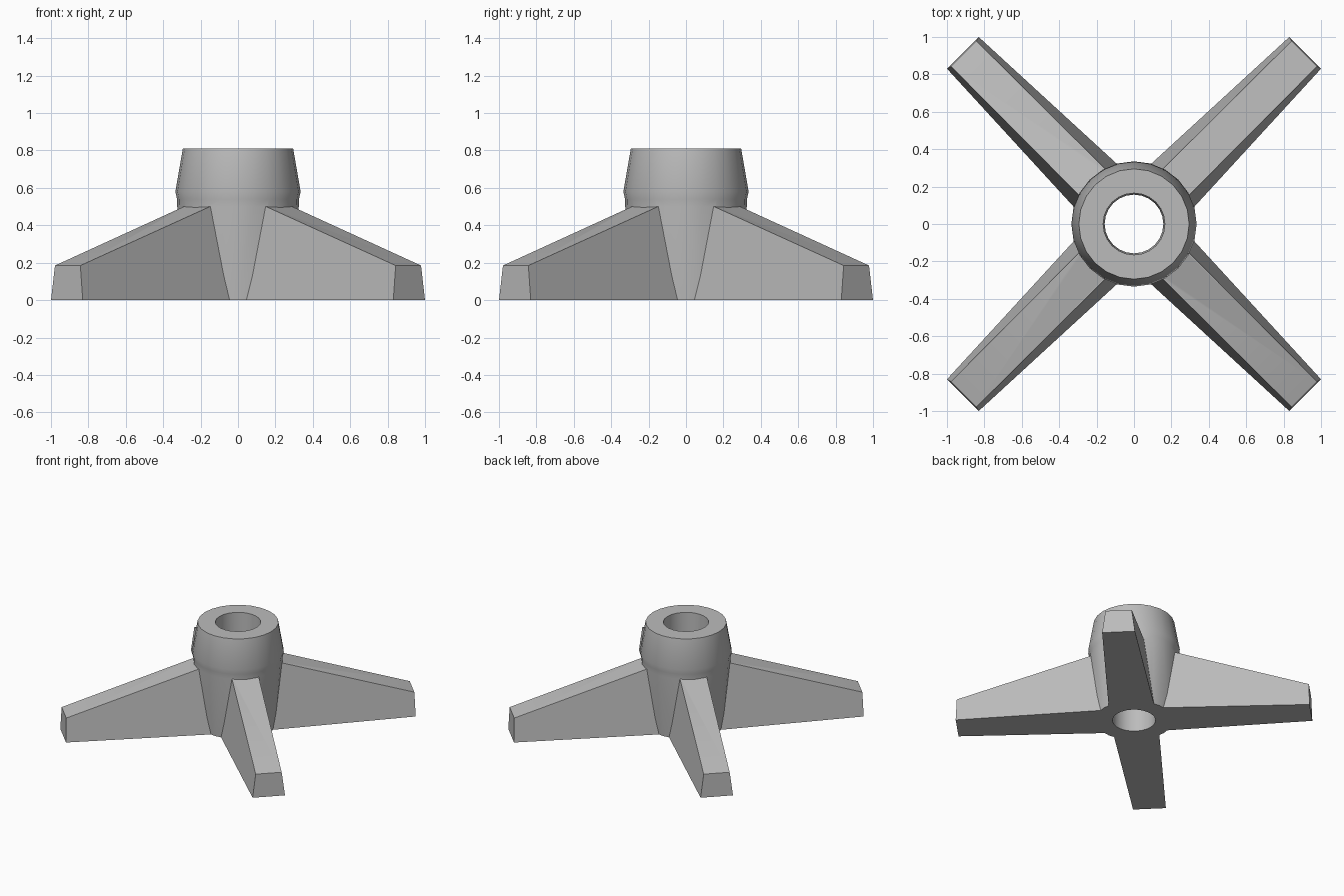
import bpy, bmesh, math
from mathutils import Matrix

cube = bpy.data.objects.get("Cube")
if cube:
    bpy.data.objects.remove(cube, do_unlink=True)

grey = bpy.data.materials.new("plain_grey")
grey.use_nodes = True
colour = (0.5, 0.5, 0.5, 1)
grey.diffuse_color = colour
grey.node_tree.nodes["Principled BSDF"].inputs["Base Color"].default_value = colour


def make_object(name, bm):
    bmesh.ops.recalc_face_normals(bm, faces=bm.faces)
    mesh = bpy.data.meshes.new(name)
    bm.to_mesh(mesh)
    bm.free()
    mesh.materials.append(grey)
    obj = bpy.data.objects.new(name, mesh)
    bpy.context.collection.objects.link(obj)
    return obj


# Hollow hub: a closed radius/height profile turned around z
SIDES = 24
profile = [(0.285, 0), (0.325, 0.5), (0.326, 0.54), (0.335, 0.58),
           (0.295, 0.81), (0.165, 0.81), (0.157, 0)]
bm = bmesh.new()
rings = []
for i in range(SIDES):
    a = math.tau * i / SIDES
    rings.append([bm.verts.new((r * math.cos(a), r * math.sin(a), z)) for r, z in profile])
for i, ring in enumerate(rings):
    after = rings[(i + 1) % SIDES]
    for j in range(len(profile)):
        k = (j + 1) % len(profile)
        bm.faces.new((ring[j], after[j], after[k], ring[k]))
hub = make_object("hub_with_legs", bm)


# Tapered leg: cross-sections of distance, foot half width, top half width, height
def make_leg(name, angle):
    bm = bmesh.new()
    last = None
    for low, high, foot, top, z in [(0.2, 0.2, 0.167, 0.1, 0.5),
                                    (0.311, 0.311, 0.162, 0.099, 0.5),
                                    (1.294, 1.288, 0.12, 0.096, 0.185)]:
        section = [bm.verts.new(p) for p in ((low, -foot, 0), (low, foot, 0),
                                             (high, top, z), (high, -top, z))]
        if last:
            for j in range(4):
                k = (j + 1) % 4
                bm.faces.new((last[j], last[k], section[k], section[j]))
        else:
            bm.faces.new(section)
        last = section
    bm.faces.new(last)
    bm.transform(Matrix.Rotation(math.radians(angle), 4, "Z"))
    return make_object(name, bm)


# Merge the four legs into the hub
legs = [make_leg(name, 45 + 90 * i) for i, name in enumerate(
    ("back_left_leg", "back_right_leg", "front_right_leg", "front_left_leg"))]
bpy.ops.object.select_all(action="DESELECT")
hub.select_set(True)
bpy.context.view_layer.objects.active = hub
for leg in legs:
    union = hub.modifiers.new("merge_" + leg.name, "BOOLEAN")
    union.operation = "UNION"
    union.solver = "EXACT"
    union.object = leg
    bpy.ops.object.modifier_apply(modifier=union.name)
    bpy.data.objects.remove(leg, do_unlink=True)

# Smooth the turned surfaces, keep edges sharp
bpy.ops.object.shade_smooth_by_angle(angle=math.radians(30))
